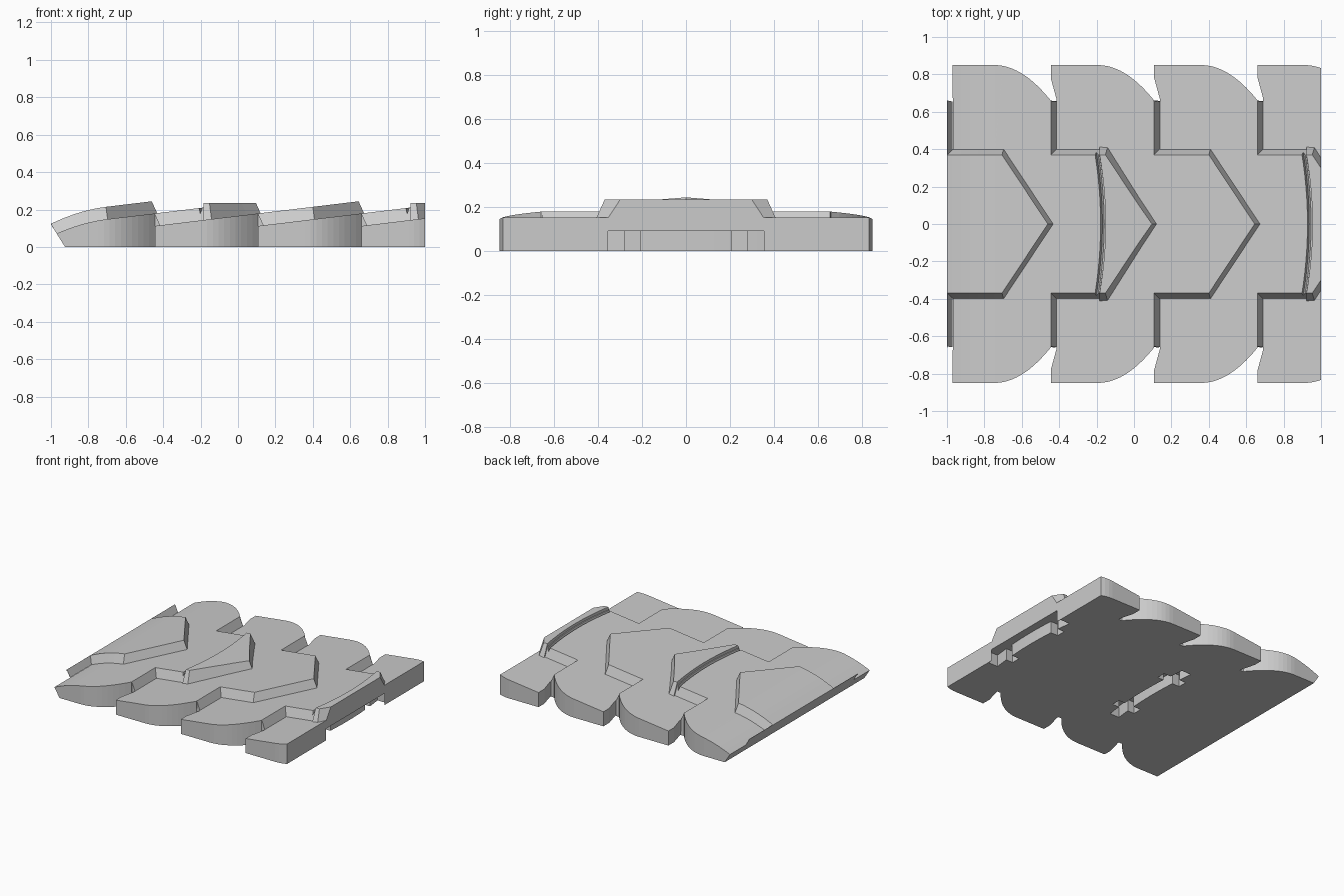
import bpy, bmesh

if "Cube" in bpy.data.objects:
    bpy.data.objects.remove(bpy.data.objects["Cube"])

PITCH = 0.553
FLOOR = -0.1          # solids run below ground, then get trimmed flat


def make_obj(name, bm):
    bmesh.ops.recalc_face_normals(bm, faces=bm.faces)
    me = bpy.data.meshes.new(name)
    bm.to_mesh(me)
    bm.free()
    ob = bpy.data.objects.new(name, me)
    bpy.context.collection.objects.link(ob)
    return ob


def loft(name, low, high):
    """Closed solid between two matching rings of 3D points."""
    bm = bmesh.new()
    a = [bm.verts.new(p) for p in low]
    b = [bm.verts.new(p) for p in high]
    n = len(a)
    for i in range(n):
        j = (i + 1) % n
        bm.faces.new((a[i], a[j], b[j], b[i]))
    bm.faces.new(a[::-1])
    bm.faces.new(b)
    return make_obj(name, bm)


def sloped_prism(name, half, ztop):
    """Mirror a half outline (x, y, flare_x, flare_y); walls flare on the way down."""
    full = half + [(x, -y, fx, -fy) for x, y, fx, fy in reversed(half) if y > 0]
    low, high = [], []
    for x, y, fx, fy in full:
        z = ztop(x)
        k = 0.45 * (z - FLOOR)
        high.append((x, y, z))
        low.append((x + fx * k, y + fy * k, FLOOR))
    return loft(name, low, high)


def box(name, x0, x1, y0, y1, z0, z1):
    r = [(x0, y0), (x1, y0), (x1, y1), (x0, y1)]
    return loft(name, [(x, y, z0) for x, y in r], [(x, y, z1) for x, y in r])


def boolean(target, other, op):
    m = target.modifiers.new("bool", 'BOOLEAN')
    m.operation = op
    m.solver = 'EXACT'
    m.object = other
    bpy.context.view_layer.objects.active = target
    bpy.ops.object.modifier_apply(modifier=m.name)
    bpy.data.objects.remove(other, do_unlink=True)


def arc(c, sag, ymax, n=12):
    ys = [-ymax + 2 * ymax * i / n for i in range(n + 1)]
    return [(c + sag * (1 - (y / ymax) ** 2), y) for y in ys]


def scale(X):
    """One overlapping plate: rounded side lobes and a pointed centre."""
    half = [(X + 0.03, 0.67, 0, 0), (X, 0.78, 0, 0), (X, 0.85, 0, 0)]
    for i in range(11):
        t = i / 10
        half.append((X + 0.25 + 0.303 * t, 0.85 - 0.19 * t * t, 0, 0))
    half += [(X + PITCH, 0.655, 1, 0), (X + PITCH, 0.37, 1, 1),
             (X + 0.845, 0.37, 0.3, 1), (X + 1.09, 0, 1, 0)]
    return sloped_prism("plate", half, lambda x: 0.112 + 0.121 * (x - X))


# overlapping plates
starts = [-1.551 + PITCH * k for k in range(5)]
body = scale(starts[0])
body.name = "tread_link"
for X in starts[1:]:
    boolean(body, scale(X), 'UNION')

# flat raised pads with a curved groove, on every second chevron
for X in (starts[1], starts[3]):
    c = X + 0.813
    edge = arc(c, 0.033, 0.37)
    half = [(x, y, 0, 0) for x, y in edge if y > -1e-6]
    half[-1] = half[-1][:2] + (0, 1)
    half += [(X + 0.845, 0.37, 0.3, 1), (X + 1.09, 0, 1, 0)]
    half[0] = (half[0][0], 0, 0, 0)
    boolean(body, sloped_prism("pad", half, lambda x: 0.235), 'UNION')
    boolean(body, box("pad_trim", c - 0.1, X + 1.3, -0.38, 0.38, 0.2352, 0.4), 'DIFFERENCE')
    # V groove swept along the arc
    bm = bmesh.new()
    rings = []
    for x, y in arc(c, 0.033, 0.385):
        rings.append([bm.verts.new(p) for p in
                      ((x - 0.04, y, 0.26), (x - 0.017, y, 0.178), (x + 0.006, y, 0.26))])
    for r, s in zip(rings, rings[1:]):
        for i in range(3):
            j = (i + 1) % 3
            bm.faces.new((r[i], r[j], s[j], s[i]))
    bm.faces.new(rings[0])
    bm.faces.new(rings[-1][::-1])
    boolean(body, make_obj("groove", bm), 'DIFFERENCE')

# curve the nose down
bm = bmesh.new()
bm.from_mesh(body.data)
for i in range(8):
    bmesh.ops.bisect_plane(bm, geom=bm.verts[:] + bm.edges[:] + bm.faces[:],
                           plane_co=(-0.7 - 0.045 * i, 0, 0), plane_no=(1, 0, 0))
for v in bm.verts:
    if v.co.x < -0.7:
        d = min(0.055 * ((-0.7 - v.co.x) / 0.3) ** 2, 0.08)
        v.co.z -= d * min(1, max(0, v.co.z / 0.1))
bmesh.ops.triangulate(bm, faces=[f for f in bm.faces if f.calc_center_median().x < -0.69])
bm.to_mesh(body.data)
bm.free()

# trim to the side profile: flat base, undercut nose, square end
prof = [(-0.925, 0), (1, 0), (1, 0.4), (-1, 0.4), (-1, 0.12)]
boolean(body, loft("trim", [(x, -1, z) for x, z in prof], [(x, 1, z) for x, z in prof]),
        'INTERSECT')

# curved slots with crossed ends in the underside
for c in (-0.15, 0.956):
    out = [(x + 0.04, y) for x, y in arc(c, 0.025, 0.39)]
    out += [(x - 0.04, y) for x, y in reversed(arc(c, 0.025, 0.39))]
    boolean(body, loft("slot", [(x, y, -0.1) for x, y in out],
                       [(x, y, 0.09) for x, y in out]), 'DIFFERENCE')
    for s in (-1, 1):
        y0, y1 = sorted((s * 0.21, s * 0.28))
        boolean(body, box("slot_arm", c - 0.085, c + 0.11, y0, y1, -0.1, 0.09), 'DIFFERENCE')

# merge flat neighbours for clean faces
bm = bmesh.new()
bm.from_mesh(body.data)
bmesh.ops.remove_doubles(bm, verts=bm.verts, dist=1e-5)
bmesh.ops.dissolve_limit(bm, angle_limit=0.01, verts=bm.verts, edges=bm.edges)
bm.to_mesh(body.data)
bm.free()
